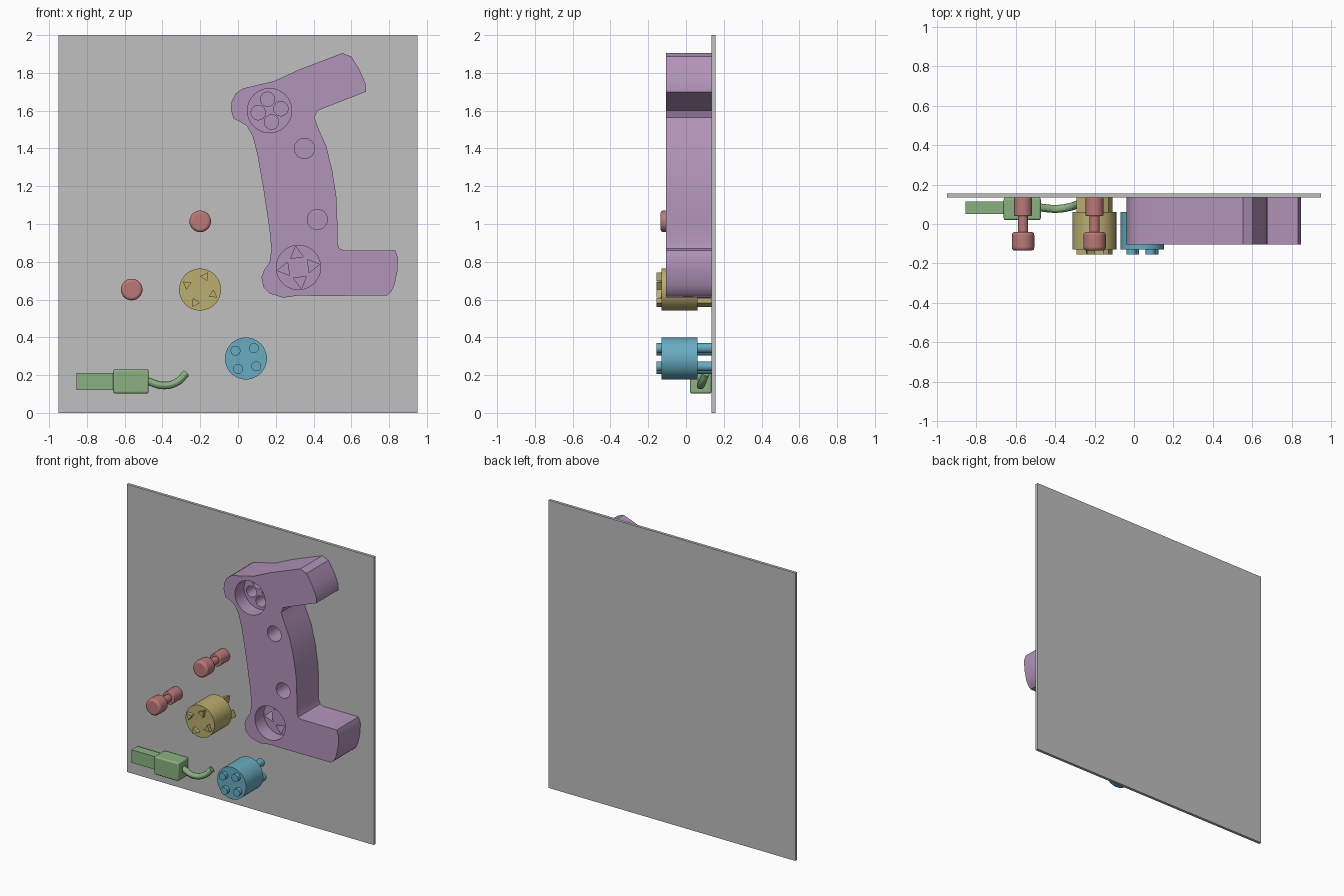
import bpy, bmesh, math
from math import cos, sin, radians

cube = bpy.data.objects.get("Cube")
if cube:
    bpy.data.objects.remove(cube, do_unlink=True)


def material(name, srgb):
    color = [(c / 255) ** 2.2 for c in srgb] + [1]
    mat = bpy.data.materials.new(name)
    mat.use_nodes = True
    mat.diffuse_color = color
    mat.node_tree.nodes["Principled BSDF"].inputs["Base Color"].default_value = color
    return mat


grey = material("panel grey", (190, 190, 190))
purple = material("dusty purple", (176, 146, 184))
yellow = material("sand yellow", (186, 173, 112))
red = material("muted red", (186, 120, 120))
blue = material("soft blue", (104, 170, 192))
green = material("leaf green", (138, 176, 128))


def activate(obj):
    bpy.ops.object.select_all(action="DESELECT")
    obj.select_set(True)
    bpy.context.view_layer.objects.active = obj


def smooth(obj):
    activate(obj)
    bpy.ops.object.shade_smooth_by_angle(angle=radians(30))


def ring(x, z, radius, sides=48, turn=0):
    """Regular polygon in the front plane."""
    angles = [radians(turn + 360 * i / sides) for i in range(sides)]
    return [(x + radius * cos(a), z + radius * sin(a)) for a in angles]


def rect(x0, x1, z0, z1):
    return [(x0, z0), (x1, z0), (x1, z1), (x0, z1)]


def prism(name, sections, mat, bevel=0):
    """One object made of front outlines extruded along y: (outline, y0, y1)."""
    bm = bmesh.new()
    for outline, y0, y1 in sections:
        face = bm.faces.new([bm.verts.new((x, y0, z)) for x, z in outline])
        out = bmesh.ops.extrude_face_region(bm, geom=[face], use_keep_orig=True)
        verts = [g for g in out["geom"] if isinstance(g, bmesh.types.BMVert)]
        bmesh.ops.translate(bm, verts=verts, vec=(0, y1 - y0, 0))
    bmesh.ops.recalc_face_normals(bm, faces=bm.faces)
    mesh = bpy.data.meshes.new(name)
    bm.to_mesh(mesh)
    bm.free()
    mesh.materials.append(mat)
    obj = bpy.data.objects.new(name, mesh)
    bpy.context.collection.objects.link(obj)
    if bevel:
        mod = obj.modifiers.new("rounding", "BEVEL")
        mod.width, mod.segments, mod.limit_method = bevel, 3, "ANGLE"
        mod.angle_limit = radians(40)
    smooth(obj)
    return obj


def around(x, z, radius, start):
    """Four places evenly spaced on a circle, with their angles."""
    for k in range(4):
        a = start + 90 * k
        yield x + radius * cos(radians(a)), z + radius * sin(radians(a)), a


BACK = 0.135

# Back panel
prism("back_panel", [(rect(-0.95, 0.95, 0, 2), BACK, 0.155)], grey)

# Bracket body
outline = [
    (.553, 1.905), (.6, 1.886), (.643, 1.817), (.675, 1.743), (.677, 1.7),
    (.42, 1.6), (.405, 1.563), (.426, 1.505), (.468, 1.41), (.5, 1.278),
    (.521, 1.14), (.526, 1.01), (.526, .9), (.537, .87), (.563, .86),
    (.833, .86), (.847, .82), (.844, .75), (.828, .675), (.81, .64),
    (.79, .622), (.43, .619), (.325, .622), (.24, .61), (.167, .632),
    (.135, .664), (.124, .717), (.14, .76), (.167, .796), (.177, .865),
    (.167, .97), (.135, 1.183), (.103, 1.368), (.077, 1.468), (.045, 1.521),
    (.01, 1.542), (-.024, 1.558), (-.037, 1.606), (-.034, 1.648),
    (-.013, 1.69), (.024, 1.717), (.193, 1.757), (.325, 1.818),
]
body = prism("bracket_body", [(outline, -0.105, BACK)], purple)

# Pockets, socket holes and screw holes cut into the bracket
cuts = []
for x, z in ((.167, 1.6), (.32, .77)):
    cuts.append((ring(x, z, .117), -0.2, -0.005))
for x, z in ((.352, 1.4), (.42, 1.024)):
    cuts.append((ring(x, z, .053), -0.2, 0.12))
for x, z, a in around(.167, 1.6, .061, 10):
    cuts.append((ring(x, z, .038, 32), -0.2, 0.12))
for x, z, a in around(.32, .77, .073, 98):
    cuts.append((ring(x, z, .04, 3, a), -0.2, 0.12))
for cut in cuts:
    cutter = prism("cutter", [cut], purple)
    cutter.hide_render = True
    mod = body.modifiers.new("hole", "BOOLEAN")
    mod.operation, mod.solver, mod.object = "DIFFERENCE", "EXACT", cutter
    activate(body)
    bpy.ops.object.modifier_apply(modifier=mod.name)
    bpy.data.objects.remove(cutter, do_unlink=True)
smooth(body)

# Round plugs, with pins passing right through
plug_front, plug_back, pin_front = -0.13, 0.06, -0.155
x, z = -.201, .653
prism("triangle_pin_plug", [(ring(x, z, .111), plug_front, plug_back)], yellow)
prism("triangle_pins", [(ring(px, pz, .027, 3, a + 106), pin_front, BACK)
                        for px, pz, a in around(x, z, .074, 159)], yellow)
x, z = .042, .288
prism("round_pin_plug", [(ring(x, z, .111), plug_front, plug_back)], blue)
prism("round_pins", [(ring(px, pz, .026, 32), pin_front, BACK)
                     for px, pz, a in around(x, z, .069, 53)], blue)

# Screws: rounded head, thin neck, tail
for side, x, z in (("upper", -.2, 1.014), ("lower", -.563, .653)):
    prism(side + "_screw_head", [(ring(x, z, .057), -0.135, -0.04)], red, .015)
    prism(side + "_screw_neck", [(ring(x, z, .025, 32), -0.045, 0.045)], red)
    prism(side + "_screw_tail", [(ring(x, z, .045), 0.04, BACK)], red, .005)

# Cable connector: tongue, housing, bent cable
prism("connector_tongue", [(rect(-.854, -.65, .122, .212), 0.05, 0.115)], green)
prism("connector_housing", [(rect(-.661, -.473, .103, .23), 0.02, BACK)], green, .01)
curve = bpy.data.curves.new("connector_cable", "CURVE")
curve.dimensions = "3D"
curve.bevel_depth, curve.bevel_resolution, curve.use_fill_caps = .02, 4, True
path = [(-.49, .085, .172), (-.39, .077, .145), (-.32, .088, .165), (-.275, .105, .21)]
spline = curve.splines.new("BEZIER")
spline.bezier_points.add(len(path) - 1)
for point, co in zip(spline.bezier_points, path):
    point.co = co
    point.handle_left_type = point.handle_right_type = "AUTO"
curve.materials.append(green)
cable = bpy.data.objects.new("connector_cable", curve)
bpy.context.collection.objects.link(cable)
activate(cable)
bpy.ops.object.convert(target="MESH")
smooth(bpy.context.view_layer.objects.active)
